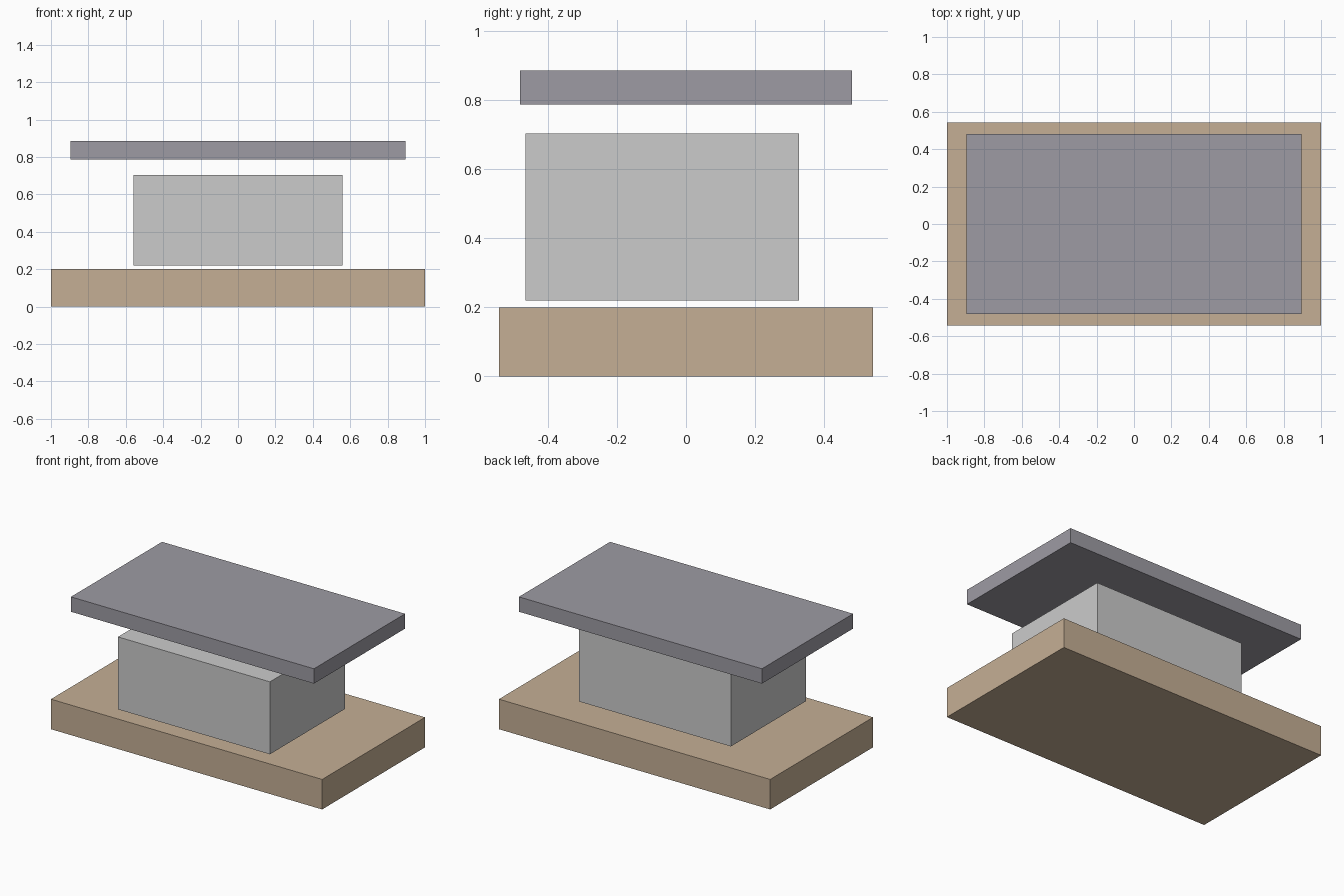
import bpy

if "Cube" in bpy.data.objects:
    bpy.data.objects.remove(bpy.data.objects["Cube"])


def material(name, rgb):
    mat = bpy.data.materials.new(name)
    mat.diffuse_color = (*rgb, 1.0)
    mat.use_nodes = True
    mat.node_tree.nodes["Principled BSDF"].inputs["Base Color"].default_value = mat.diffuse_color
    return mat


def box(name, x, y, z, mat=None):
    """Axis-aligned box from (min, max) ranges."""
    ranges = (x, y, z)
    bpy.ops.mesh.primitive_cube_add(size=1, location=[(a + b) / 2 for a, b in ranges])
    obj = bpy.context.object
    obj.name = name
    obj.scale = [b - a for a, b in ranges]
    bpy.ops.object.transform_apply(location=False, rotation=False, scale=True)
    if mat:
        obj.data.materials.append(mat)
    return obj


tan = material("tan", (0.56, 0.43, 0.30))
slate = material("slate", (0.34, 0.33, 0.37))

# Wide plinth on the ground
box("base_slab", (-1.0, 1.0), (-0.542, 0.542), (0.0, 0.2), tan)

# Body floating just above the plinth, set toward the front
box("body_block", (-0.56, 0.56), (-0.464, 0.327), (0.22, 0.703))

# Thin roof slab hovering above the body
box("roof_slab", (-0.896, 0.896), (-0.48, 0.48), (0.787, 0.886), slate)
